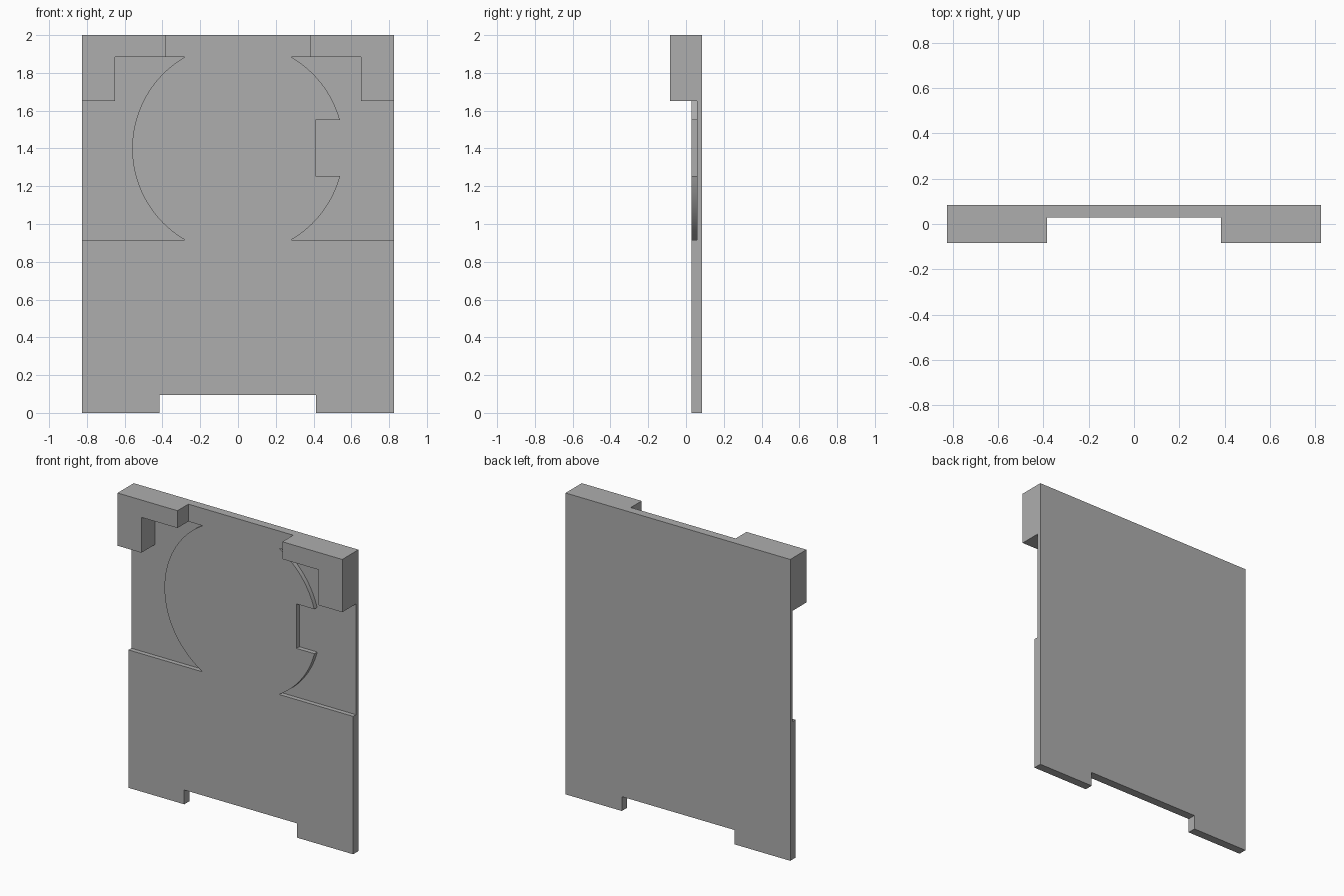
import bpy, bmesh, math

cube = bpy.data.objects.get("Cube")
if cube:
    bpy.data.objects.remove(cube, do_unlink=True)

grey = bpy.data.materials.new("plain grey")
grey.use_nodes = True
colour = (0.42, 0.42, 0.42, 1)
grey.diffuse_color = colour
grey.node_tree.nodes["Principled BSDF"].inputs["Base Color"].default_value = colour

W, H = 0.825, 2.0                      # half width, height
FRONT, FACE, POCKET, BACK = -0.085, 0.029, 0.059, 0.085
LOW, HIGH = 0.915, 1.885               # pocket bottom and top
CZ, R = 1.4, 0.56                      # disc centre height and radius
TAB_LOW, TAB_HIGH, TAB_X = 1.255, 1.55, 0.41


def prism(name, profile, y0, y1):
    """Extrude an (x, z) profile from y0 to y1."""
    bm = bmesh.new()
    face = bm.faces.new([bm.verts.new((x, y0, z)) for x, z in profile])
    ext = bmesh.ops.extrude_face_region(bm, geom=[face])
    verts = [v for v in ext["geom"] if isinstance(v, bmesh.types.BMVert)]
    bmesh.ops.translate(bm, verts=verts, vec=(0, y1 - y0, 0))
    bmesh.ops.recalc_face_normals(bm, faces=bm.faces)
    mesh = bpy.data.meshes.new(name)
    bm.to_mesh(mesh)
    bm.free()
    obj = bpy.data.objects.new(name, mesh)
    mesh.materials.append(grey)
    bpy.context.collection.objects.link(obj)
    return obj


def combine(target, other, operation):
    """Apply a boolean, then drop the helper object."""
    other.hide_render = True
    mod = target.modifiers.new(operation, "BOOLEAN")
    mod.operation, mod.solver, mod.object = operation, "EXACT", other
    bpy.context.view_layer.objects.active = target
    bpy.ops.object.modifier_apply(modifier=mod.name)
    bpy.data.objects.remove(other, do_unlink=True)


def arc(z0, z1, steps):
    """Points on the right rim of the disc between two heights."""
    a, b = (math.asin((z - CZ) / R) for z in (z0, z1))
    angles = [a + (b - a) * i / steps for i in range(steps + 1)]
    return [(R * math.cos(t), CZ + R * math.sin(t)) for t in angles]


def mirrored(profile, side):
    return [(side * x, z) for x, z in profile]


# Back board
panel = prism("panel", [(-W, 0), (W, 0), (W, H), (-W, H)], FACE, BACK)

# Slot in the bottom edge
slot = [(-0.415, -0.1), (0.412, -0.1), (0.412, 0.095), (-0.415, 0.095)]
combine(panel, prism("slot_cutter", slot, FACE - 0.1, BACK + 0.1), "DIFFERENCE")

# Shallow pockets either side of the disc, the left one with a square bite
bite = [(TAB_X, TAB_LOW), (TAB_X, TAB_HIGH)]
rims = {1: arc(LOW, TAB_LOW, 16) + bite + arc(TAB_HIGH, HIGH, 16),
        -1: arc(LOW, HIGH, 48)}
for side, rim in rims.items():
    profile = [(W + 0.1, LOW)] + rim + [(W + 0.1, HIGH)]
    cutter = prism("pocket_cutter", mirrored(profile, side), FACE - 0.1, POCKET)
    combine(panel, cutter, "DIFFERENCE")

# L-shaped corner brackets
bracket = [(0.385, HIGH), (0.385, H), (W, H), (W, 1.65), (0.65, 1.65), (0.65, HIGH)]
for side in (1, -1):
    corner = prism("corner_bracket", mirrored(bracket, side), FRONT, POCKET + 0.01)
    combine(panel, corner, "UNION")

# Smooth rim, sharp edges
bpy.ops.object.select_all(action="DESELECT")
panel.select_set(True)
bpy.context.view_layer.objects.active = panel
bpy.ops.object.shade_smooth_by_angle(angle=math.radians(30))
